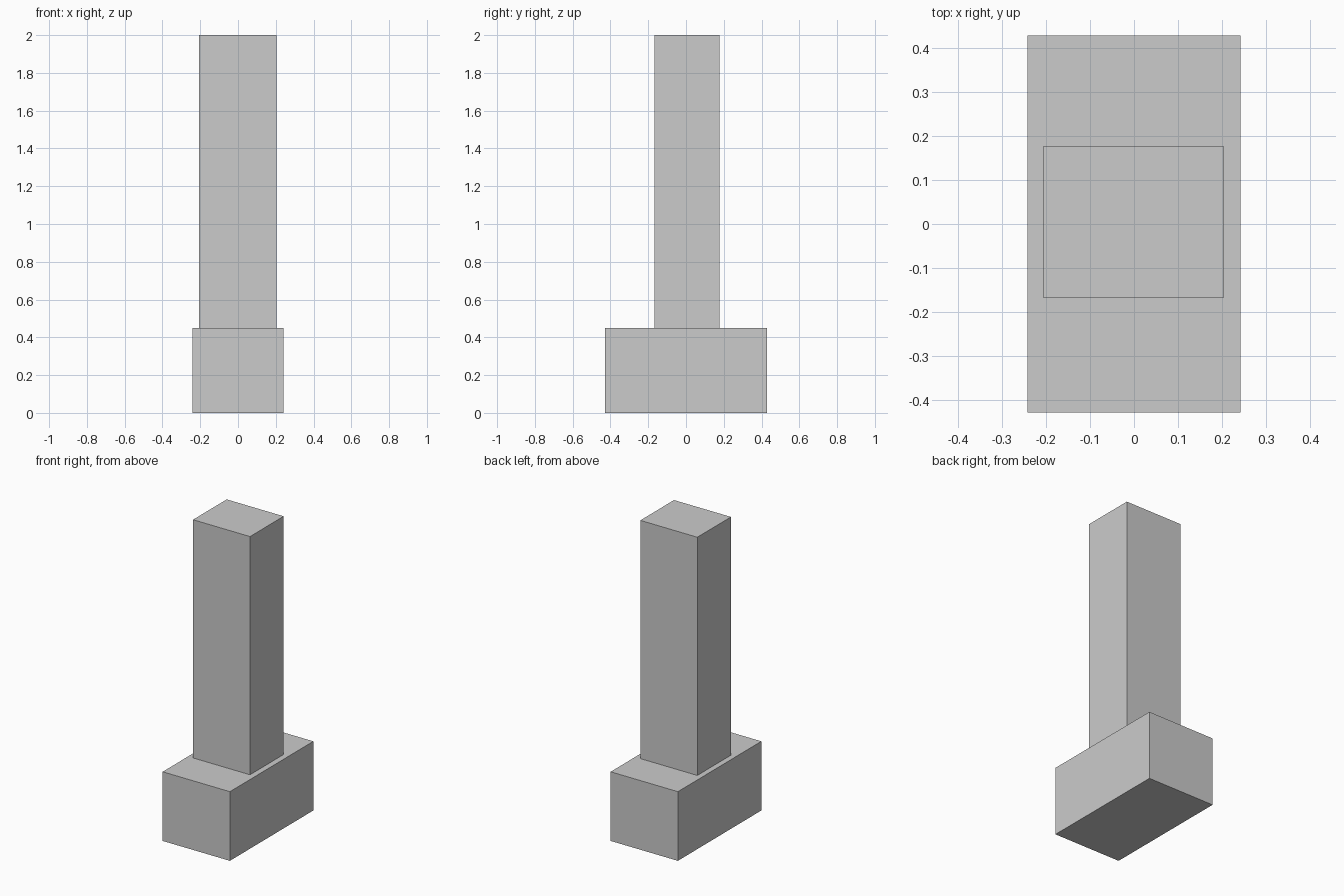
import bpy

if "Cube" in bpy.data.objects:
    bpy.data.objects.remove(bpy.data.objects["Cube"])


def box(name, x, y, z):
    """Add a box spanning the given (min, max) ranges."""
    spans = (x, y, z)
    bpy.ops.mesh.primitive_cube_add(size=1, location=[(a + b) / 2 for a, b in spans])
    obj = bpy.context.object
    obj.name = name
    obj.scale = [b - a for a, b in spans]
    bpy.ops.object.transform_apply(location=False, rotation=False, scale=True)
    return obj


# Wide block at the bottom
box("base_block", (-0.242, 0.242), (-0.429, 0.429), (0, 0.45))
# Tall pillar standing on the block, slightly towards the back
box("pillar", (-0.206, 0.204), (-0.168, 0.178), (0.45, 2.0))
